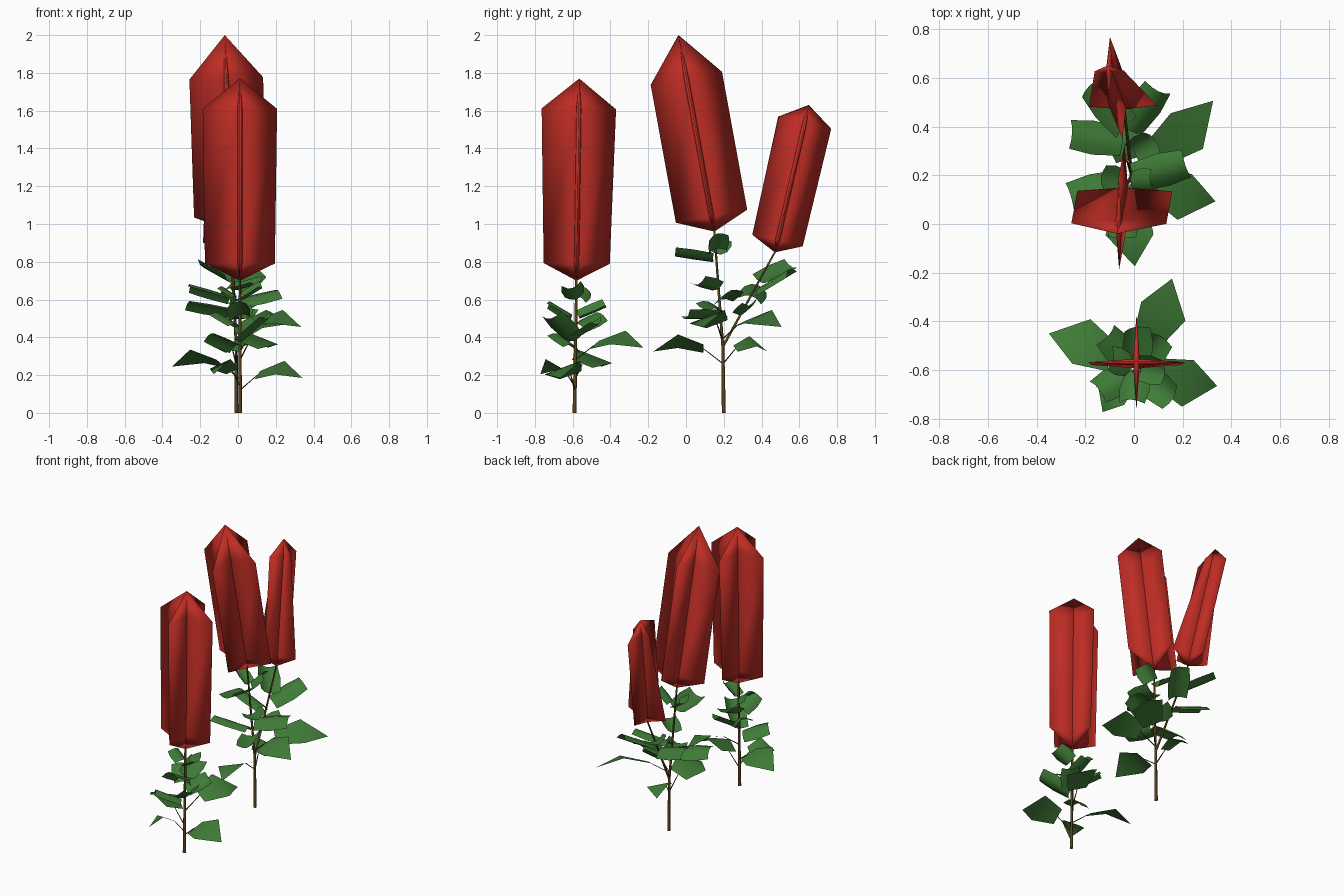
import bpy, bmesh, math
from mathutils import Vector as V

if "Cube" in bpy.data.objects:
    bpy.data.objects.remove(bpy.data.objects["Cube"])


def material(name, rgb):
    m = bpy.data.materials.new(name)
    m.diffuse_color = (*rgb, 1)
    m.use_nodes = True
    m.node_tree.nodes["Principled BSDF"].inputs["Base Color"].default_value = m.diffuse_color
    return m


RED = material("petal red", (0.52, 0.026, 0.018))
GREEN = material("leaf green", (0.05, 0.2, 0.038))
BROWN = material("stem brown", (0.1, 0.06, 0.008))


def make(name, verts, faces, mat, smooth=True):
    """Mesh object from points, with coincident points merged."""
    me = bpy.data.meshes.new(name)
    me.from_pydata([tuple(v) for v in verts], [], faces)
    bm = bmesh.new()
    bm.from_mesh(me)
    bmesh.ops.remove_doubles(bm, verts=bm.verts, dist=0.0003)
    bm.to_mesh(me)
    bm.free()
    me.materials.append(mat)
    for p in me.polygons:
        p.use_smooth = smooth
    ob = bpy.data.objects.new(name, me)
    bpy.context.collection.objects.link(ob)


def stem(name, pts, r0, r1, sides=5):
    """Tapered tube of level rings along a path."""
    last = len(pts) - 1
    verts, faces = [], []
    for i, p in enumerate(pts):
        r = r0 + (r1 - r0) * i / last
        for k in range(sides):
            t = math.tau * k / sides
            verts.append(p + V((r * math.cos(t), r * math.sin(t), 0)))
    for i in range(last):
        for k in range(sides):
            a, b = i * sides + k, i * sides + (k + 1) % sides
            faces.append((a, b, b + sides, a + sides))
    make(name, verts, faces, BROWN)


def along(pts, z):
    """Point on a stem path at height z."""
    for a, b in zip(pts, pts[1:]):
        if a.z <= z <= b.z:
            return a.lerp(b, (z - a.z) / (b.z - a.z))
    return pts[-1].copy()


def flower(name, bottom, top, low, high, x_widths, y_widths):
    """Two crossed six-sided petals on one axis, each slightly bulged along its middle."""
    axis = top - bottom
    a, b = bottom + axis * low, bottom + axis * high
    for label, ref, (w0, w1) in (("wide", V((1, 0, 0)), x_widths), ("deep", V((0, 1, 0)), y_widths)):
        side = (ref - axis * (ref.dot(axis) / axis.length_squared)).normalized()
        out = side.cross(axis).normalized() * .014
        verts = [bottom, a - side * w0, b - side * w1, top, b + side * w1, a + side * w0,
                 a + out, b + out, a - out, b - out]
        faces = []
        for p, q, flip in ((6, 7, False), (8, 9, True)):
            half = [(0, p, 1), (1, p, q, 2), (2, q, 3), (3, q, 4), (4, q, p, 5), (5, p, 0)]
            faces += [f if flip else f[::-1] for f in half]
        # side x axis points towards the front sheet
        make(f"{name}_{label}_petal", verts, [f[::-1] for f in faces]
             if ((verts[faces[0][1]] - verts[faces[0][0]]).cross(
                 verts[faces[0][2]] - verts[faces[0][0]])).dot(out) < 0 else faces, RED)


def leaf(name, base, tip, rows, width, arch, curl, roll):
    """Leaf card; rows give the half width along it, arch bends its length, curl its width."""
    d = tip - base
    side = V((-d.y, d.x, 0)).normalized()
    up = d.cross(side).normalized()
    side, up = (side * math.cos(roll) + up * math.sin(roll),
                up * math.cos(roll) - side * math.sin(roll))
    n = 5
    verts, faces = [], []
    for t, w in rows:
        for k in range(n):
            u = k / (n - 1) * 2 - 1
            lift = arch * 4 * t * min(1, 1 - t) + curl * u * u
            verts.append(base + d * t + side * (u * w * width) + up * lift)
    for i in range(len(rows) - 1):
        for k in range(n - 1):
            a = i * n + k
            faces.append((a, a + 1, a + n + 1, a + n))
    make(name, verts, faces, GREEN)


def outward(azimuth, reach, rise):
    a = math.radians(azimuth)
    return V((reach * math.cos(a), reach * math.sin(a), rise))


POINTED = [(0, .3), (.5, .5), (1, 0)]
BLUNT = [(0, .42), (.55, .5), (1, .42)]


def leaves(plant, path, lower, upper):
    # lower leaves on twigs: height, azimuth, reach
    for i, (z, az, reach) in enumerate(lower):
        start = along(path, z - .08)
        base = start + outward(az, reach * .28, .08)
        tip = start + outward(az, reach, .065)
        stem(f"{plant}_twig_{i + 1}", [start, base], .005, .003, 4)
        leaf(f"{plant}_lower_leaf_{i + 1}", base, tip, POINTED, min(.21, reach * .65), .05, 0, .35)
    # upper leaves on the stem: height, azimuth, reach, rise
    for i, (z, az, reach, rise) in enumerate(upper):
        start = along(path, z)
        leaf(f"{plant}_upper_leaf_{i + 1}", start + outward(az, .02, 0),
             start + outward(az, reach, rise), BLUNT, .1 + reach * .2, 0,
             -.03 if i % 2 else .03, .3)


# Front plant
front = [V((.01, -.59, 0)), V((.01, -.58, .7)), V((.01, -.57, 1.6))]
stem("front_stem", front, .011, .003)
flower("front_flower", front[1], V((.01, -.565, 1.77)), .085, .85, (.185, .197), (.175, .197))
leaves("front", front,
       [(.36, 68, .39), (.26, 159, .385), (.2, -13, .34), (.22, -127, .23)],
       [(.38, -40, .2, .12), (.36, -149, .18, .06), (.5, 92, .16, .06), (.52, -100, .14, .07),
        (.4, 50, .16, .07), (.47, 132, .17, .06), (.6, -10, .12, .06), (.62, 160, .1, .05)])

# Back plant
back = [V((-.01, .2, 0)), V((-.01, .195, .35)), V((-.035, .15, .96)), V((-.06, -.01, 1.8))]
stem("back_stem", back, .011, .003)
flower("back_flower", back[2], V((-.07, -.04, 2)), .078, .78, (.195, .195), (.192, .192))
leaves("back", back,
       [(.47, 43, .46), (.47, -16, .36), (.34, -88, .37), (.34, 107, .245)],
       [(.5, -66, .2, 0), (.55, 194, .25, .04), (.65, -40, .17, .03), (.6, 15, .24, .05),
        (.8, -93, .22, .03), (.87, 6, .1, .08), (.84, 165, .11, .06)])

# Side branch of the back plant
branch = [back[1], V((-.04, .47, .85)), V((-.1, .61, 1.5))]
stem("side_stem", branch, .008, .003)
flower("side_flower", branch[1], V((-.11, .65, 1.63)), .08, .88, (.14, .06), (.137, .144))
leaves("side", branch, [],
       [(.52, 31, .12, .05), (.62, 172, .23, .06), (.69, 130, .24, .08), (.66, 55, .22, .1)])
